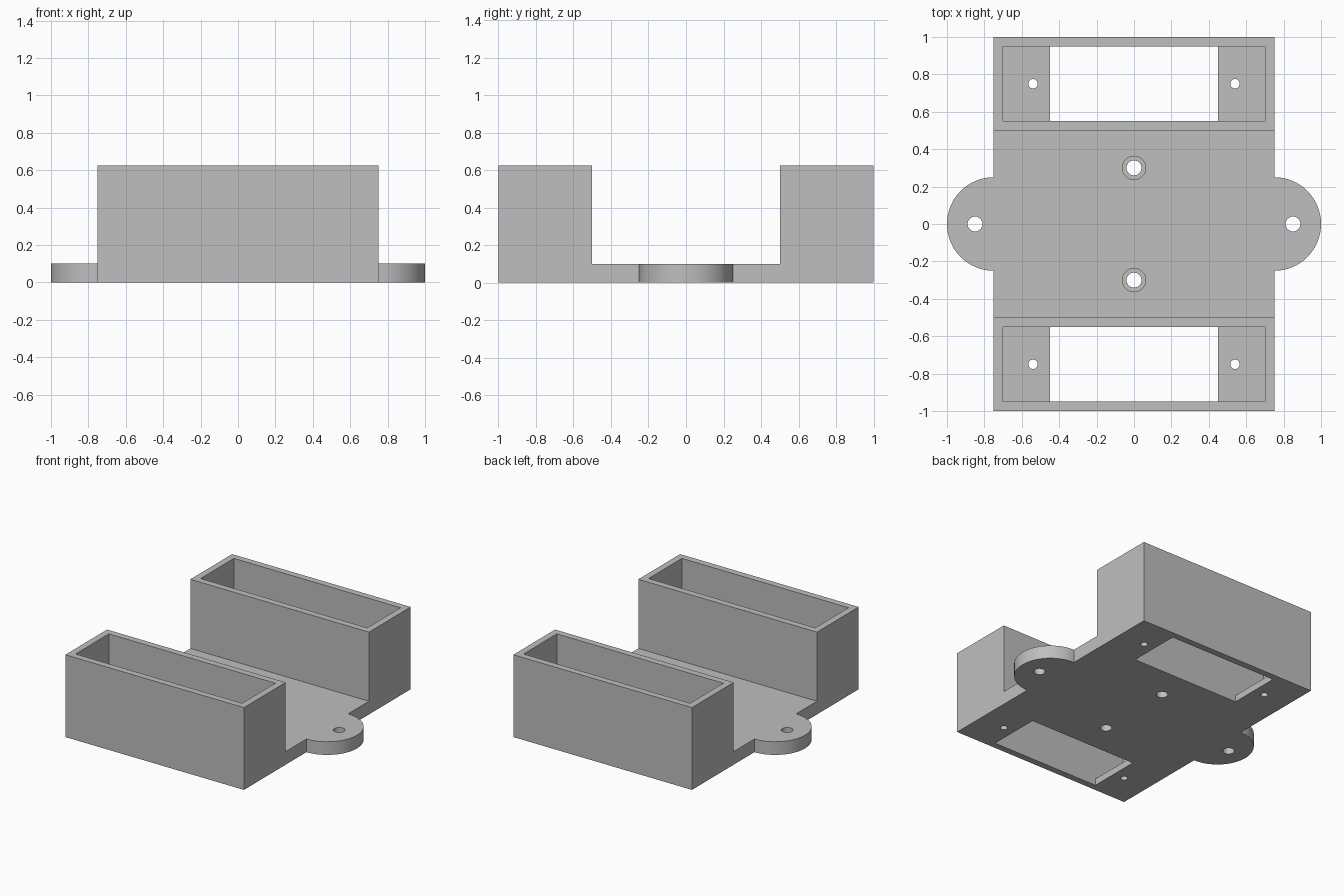
import bpy
import bmesh
from mathutils import Matrix

if "Cube" in bpy.data.objects:
    bpy.data.objects.remove(bpy.data.objects["Cube"], do_unlink=True)

PLATE, HEIGHT, FLOOR, WALL = 0.1, 0.625, 0.05, 0.05

grey = bpy.data.materials.new("light grey plastic")
grey.use_nodes = True
colour = (0.52, 0.52, 0.52, 1)
grey.diffuse_color = colour
grey.node_tree.nodes["Principled BSDF"].inputs["Base Color"].default_value = colour


def to_object(name, bm):
    bmesh.ops.recalc_face_normals(bm, faces=bm.faces)
    mesh = bpy.data.meshes.new(name)
    bm.to_mesh(mesh)
    bm.free()
    mesh.materials.append(grey)
    obj = bpy.data.objects.new(name, mesh)
    bpy.context.collection.objects.link(obj)
    return obj


def box(name, x, y0, y1, z0, z1):
    """Box centred on x = 0, reaching x on either side."""
    bm = bmesh.new()
    bmesh.ops.create_cube(bm, size=1)
    bmesh.ops.scale(bm, vec=(2 * x, y1 - y0, z1 - z0), verts=bm.verts)
    bmesh.ops.translate(bm, vec=(0, (y0 + y1) / 2, (z0 + z1) / 2), verts=bm.verts)
    return to_object(name, bm)


def cylinder(name, x, y, radius, z0, z1, sides=32):
    bm = bmesh.new()
    bmesh.ops.create_cone(bm, cap_ends=True, segments=sides, radius1=radius,
                          radius2=radius, depth=z1 - z0,
                          matrix=Matrix.Translation((x, y, (z0 + z1) / 2)))
    return to_object(name, bm)


def combine(target, tool, operation):
    """Apply a boolean and discard the tool."""
    tool.hide_render = True
    mod = target.modifiers.new(operation.lower(), "BOOLEAN")
    mod.operation, mod.solver, mod.object = operation, "EXACT", tool
    bpy.context.view_layer.objects.active = target
    bpy.ops.object.modifier_apply(modifier=mod.name)
    bpy.data.objects.remove(tool, do_unlink=True)


# U-shaped body: base plate with a raised block at each end
profile = [(-1, 0), (1, 0), (1, HEIGHT), (0.5, HEIGHT), (0.5, PLATE),
           (-0.5, PLATE), (-0.5, HEIGHT), (-1, HEIGHT)]
bm = bmesh.new()
face = bm.faces.new([bm.verts.new((-0.75, y, z)) for y, z in profile])
side = bmesh.ops.extrude_face_region(bm, geom=[face])["geom"]
bmesh.ops.translate(bm, vec=(1.5, 0, 0),
                    verts=[v for v in side if isinstance(v, bmesh.types.BMVert)])
body = to_object("double_tray_bracket", bm)

# Rounded mounting ears with screw holes
for s in (-1, 1):
    combine(body, cylinder("ear", s * 0.75, 0, 0.25, 0, PLATE, 64), "UNION")
for s in (-1, 1):
    combine(body, cylinder("ear_hole", s * 0.85, 0, 0.04, -0.1, 0.2), "DIFFERENCE")

for s in (-1, 1):
    # Tray pocket, floor window and small floor holes
    y0, y1 = sorted((s * (0.5 + WALL), s * (1 - WALL)))
    combine(body, box("pocket", 0.75 - WALL, y0, y1, FLOOR, 1), "DIFFERENCE")
    combine(body, box("window", 0.45, y0, y1, -0.1, FLOOR + 0.1), "DIFFERENCE")
    for x in (-0.54, 0.54):
        combine(body, cylinder("tray_hole", x, s * 0.75, 0.025, -0.1, 0.2), "DIFFERENCE")
    # Counterbored hole in the middle plate
    combine(body, cylinder("counterbore", 0, s * 0.3, 0.0625, PLATE / 2, 0.2), "DIFFERENCE")
    combine(body, cylinder("centre_hole", 0, s * 0.3, 0.04, -0.1, 0.2), "DIFFERENCE")

bpy.ops.object.select_all(action="DESELECT")
body.select_set(True)
bpy.context.view_layer.objects.active = body
bpy.ops.object.shade_smooth_by_angle(angle=0.6)
